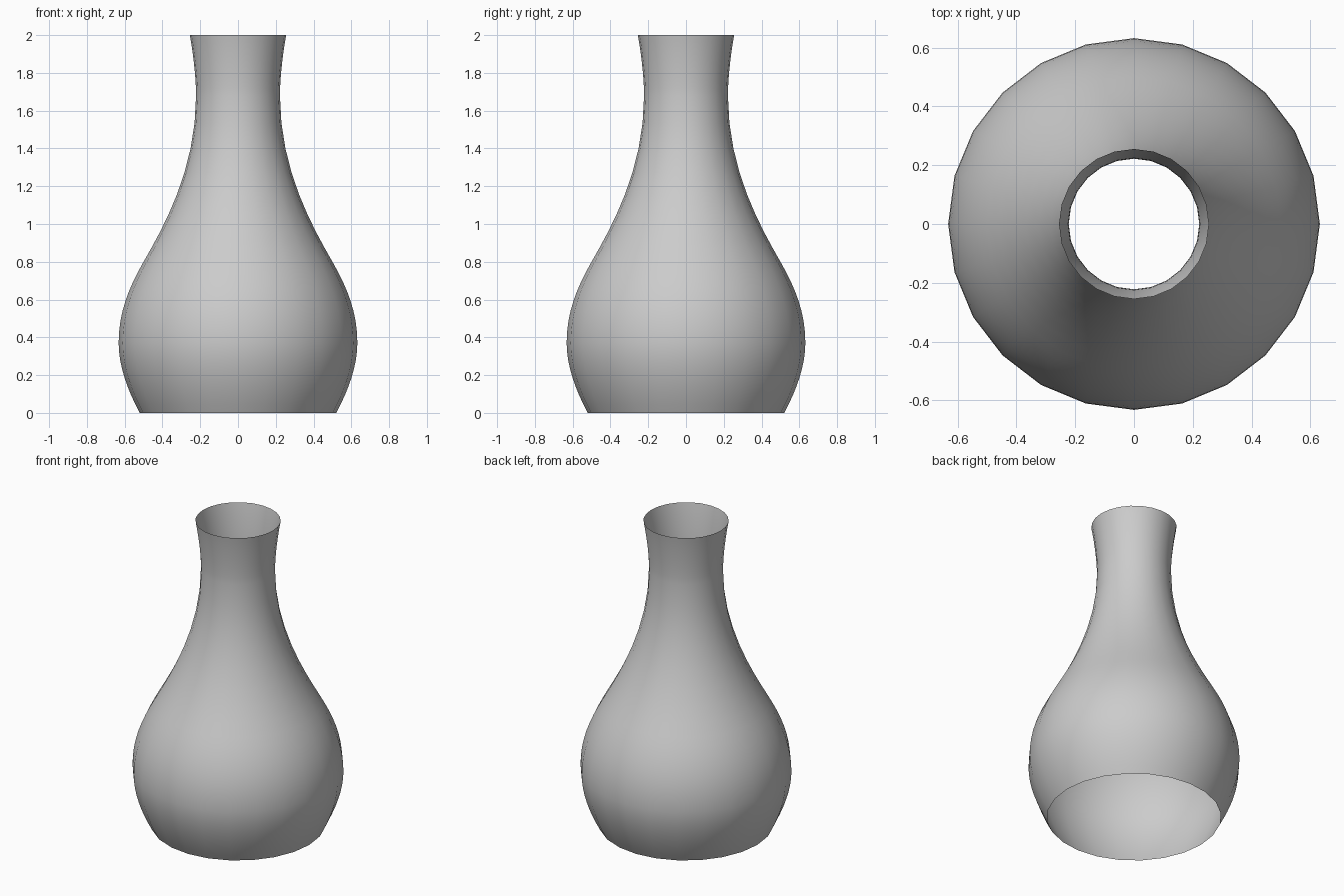
import bpy, bmesh, math
from mathutils import Vector
from mathutils.geometry import interpolate_bezier

if "Cube" in bpy.data.objects:
    bpy.data.objects.remove(bpy.data.objects["Cube"])

SIDES = 24

# Profile (radius, height): point, handle, handle, point for each curve piece
PIECES = [
    ((0.52, 0.0), (0.585, 0.12), (0.632, 0.25), (0.632, 0.37)),
    ((0.632, 0.37), (0.632, 0.53), (0.58, 0.66), (0.50, 0.80)),
    ((0.50, 0.80), (0.40, 0.975), (0.222, 1.28), (0.222, 1.68)),
    ((0.222, 1.68), (0.222, 1.78), (0.24, 1.92), (0.255, 2.0)),
]
profile = [Vector((0.52, 0.0, 0.0))]
for piece in PIECES:
    pts = [Vector((r, z, 0)) for r, z in piece]
    profile += interpolate_bezier(*pts, 9)[1:]

# Thin vase wall, open at the rim and at the foot
bm = bmesh.new()
rings = []
for p in profile:
    rings.append([bm.verts.new((p.x * math.cos(a), p.x * math.sin(a), p.y))
                  for a in (2 * math.pi * i / SIDES for i in range(SIDES))])
for low, high in zip(rings, rings[1:]):
    for i in range(SIDES):
        j = (i + 1) % SIDES
        bm.faces.new((low[i], low[j], high[j], high[i])).smooth = True

mesh = bpy.data.meshes.new("vase_body")
bm.to_mesh(mesh)
bm.free()
vase = bpy.data.objects.new("vase_body", mesh)
bpy.context.collection.objects.link(vase)
